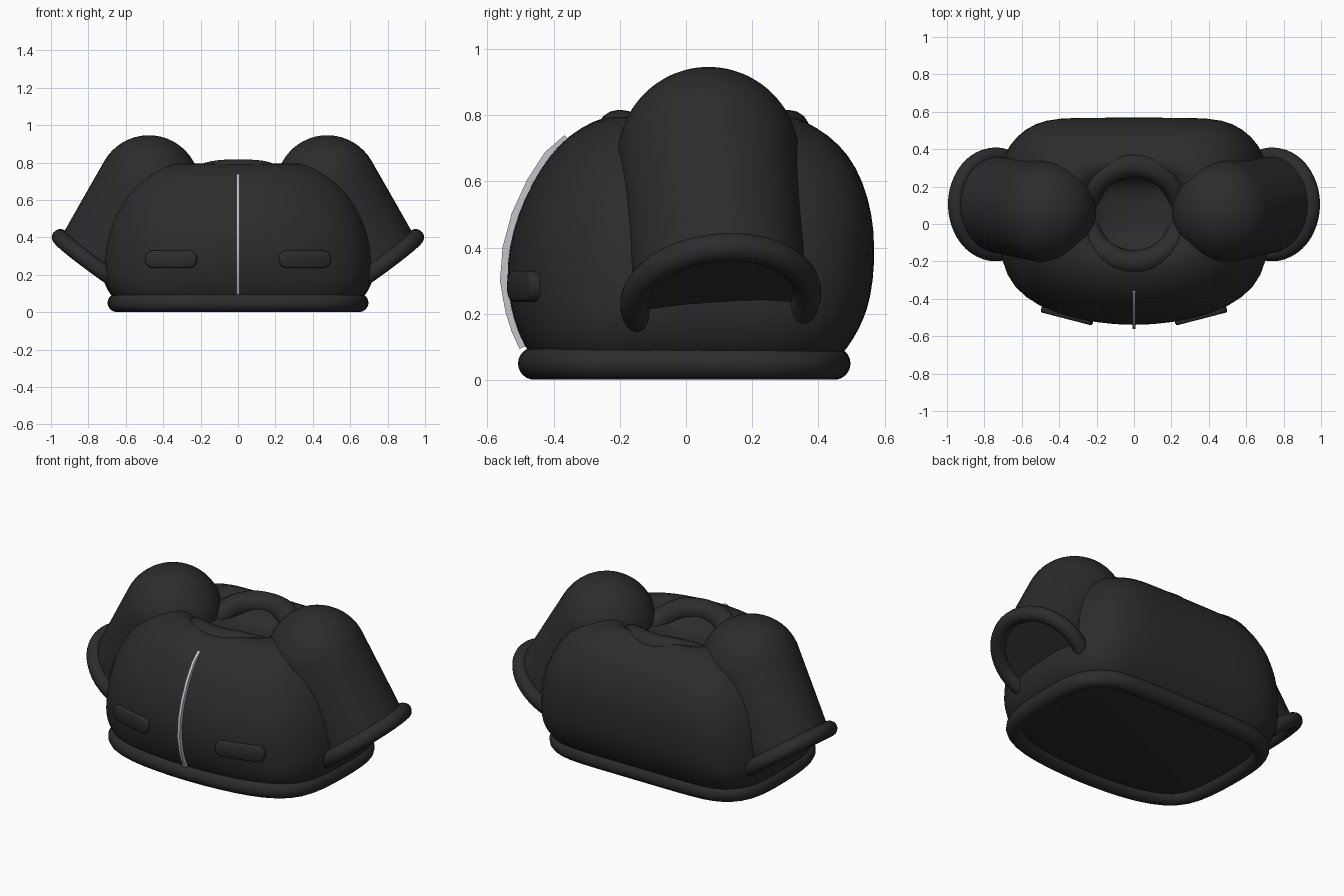
import bpy, bmesh, math
from mathutils import Vector

if "Cube" in bpy.data.objects:
    bpy.data.objects.remove(bpy.data.objects["Cube"])

def material(name, rgb):
    m = bpy.data.materials.new(name)
    m.diffuse_color = (*rgb, 1)
    m.use_nodes = True
    m.node_tree.nodes["Principled BSDF"].inputs["Base Color"].default_value = m.diffuse_color
    return m

CLOTH = material("charcoal cloth", (0.025, 0.025, 0.026))
METAL = material("silver metal", (0.55, 0.56, 0.60))

def finish(name, bm, mat, subdiv=0, angle=60):
    bmesh.ops.recalc_face_normals(bm, faces=bm.faces)
    me = bpy.data.meshes.new(name)
    bm.to_mesh(me)
    bm.free()
    ob = bpy.data.objects.new(name, me)
    bpy.context.collection.objects.link(ob)
    me.materials.append(mat)
    bpy.ops.object.select_all(action='DESELECT')
    ob.select_set(True)
    bpy.context.view_layer.objects.active = ob
    bpy.ops.object.shade_smooth_by_angle(angle=math.radians(angle))
    if subdiv:
        mod = ob.modifiers.new("smooth", 'SUBSURF')
        mod.levels = mod.render_levels = subdiv
    return ob

def loft(rings, cap_start=False, cap_end=False, close=False):
    """Skin a list of closed point rings."""
    bm = bmesh.new()
    vs = [[bm.verts.new(p) for p in r] for r in rings]
    n = len(vs[0])
    pairs = list(zip(vs, vs[1:])) + ([(vs[-1], vs[0])] if close else [])
    for a, b in pairs:
        for i in range(n):
            j = (i + 1) % n
            bm.faces.new((a[i], a[j], b[j], b[i]))
    if cap_start:
        bm.faces.new(vs[0])
    if cap_end:
        bm.faces.new(vs[-1])
    return bm

def tube(path, r, sides=16):
    """Closed round tube along a looped path."""
    rings, n = [], len(path)
    up = (path[n // 3] - path[0]).cross(path[2 * n // 3] - path[0]).normalized()
    for i, p in enumerate(path):
        t = (path[(i + 1) % n] - path[i - 1]).normalized()
        side = t.cross(up).normalized()
        nor = side.cross(t)
        rings.append([p + r * (math.cos(a) * side + math.sin(a) * nor)
                      for a in (math.tau * k / sides for k in range(sides))])
    return loft(rings, close=True)

def circle(c, u, v, r, n=48):
    return [c + r * (math.cos(math.tau * i / n) * u + math.sin(math.tau * i / n) * v)
            for i in range(n)]

def mirror(half):
    return half + [(-x, y) for x, y in reversed(half[1:-1])]

# Plans: curved front and flat back for the chest, boxier for the hem
CHEST = mirror([(0, -.55), (.2, -.535), (.42, -.488), (.59, -.395), (.69, -.265), (.728, -.1),
                (.73, .1), (.725, .25), (.695, .38), (.63, .475), (.535, .54), (.42, .567),
                (.2, .568), (0, .568)])
HEM = mirror([(0, -.462), (.2, -.452), (.38, -.428), (.53, -.372), (.61, -.285), (.643, -.15),
              (.65, .05), (.648, .2), (.63, .305), (.575, .39), (.49, .434), (.38, .447),
              (.2, .448), (0, .448)])

def section(z, hx, front, back):
    """Plan outline scaled to a half width and front and back extents."""
    t = min(1, max(0, (z - .06) / .22))
    out = []
    for (hx0, hy0), (cx, cy) in zip(HEM, CHEST):
        x = (hx0 / .65) * (1 - t) + (cx / .73) * t
        s = (hy0 + .462) / .91 * (1 - t) + (cy + .55) / 1.118 * t
        out.append(Vector((x * hx, front + s * (back - front), z)))
    return out

# z, half width, front, back
LEVELS = [(.02, .60, -.43, .42), (.06, .65, -.46, .455), (.10, .69, -.49, .49),
          (.15, .715, -.513, .52), (.21, .73, -.532, .548), (.30, .728, -.548, .566),
          (.40, .715, -.54, .57), (.50, .686, -.513, .563), (.60, .64, -.467, .535),
          (.68, .586, -.415, .492), (.74, .525, -.357, .432), (.785, .44, -.28, .355),
          (.803, .34, -.215, .305), (.775, .28, -.16, .26), (.69, .225, -.12, .22),
          (.665, .10, -.02, .12)]
finish("torso", loft([section(*l) for l in LEVELS], True, True), CLOTH, 1)

# Padded hem, and a collar that dips at the shoulders
finish("hem", tube([Vector((x, y, .05)) for x, y in HEM], .05), CLOTH, 1)
X, Y = Vector((1, 0, 0)), Vector((0, 1, 0))
ring = circle(Vector((0, .053, .752)), X, Y, .258)
for p in ring:
    p.z -= .10 * (p.x / .258) ** 4
finish("collar", tube(ring, .064), CLOTH)

# Sleeves with rounded shoulders, closed ends and padded cuffs
for s, label in ((1, "right"), (-1, "left")):
    d = Vector((.5 * s, 0, -.866))
    u = Vector((.866 * s, 0, .5))
    cu = Vector((.81 * s, 0, .586))
    cv = Vector((0, .997, .07))
    shoulder = Vector((.477 * s, .068, .672))
    cuff = Vector((.74 * s, .105, .247))
    R = .274
    rings = []
    for k in range(13):
        a = math.radians(2 + 88 * k / 12)
        rings.append(circle(shoulder - d * R * math.cos(a), u, Y, R * math.sin(a)))
    for k in range(1, 7):
        t = k / 6
        rings.append(circle(shoulder.lerp(cuff, t), u.lerp(cu, t).normalized(),
                            Y.lerp(cv, t), R + (.257 - R) * t))
    finish(label + "_sleeve", loft(rings, True, True), CLOTH, 0, 50)
    finish(label + "_cuff", tube(circle(cuff, cu, cv, .262), .043), CLOTH)

    # Pocket flap: rounded slab set into the front
    w, h, r = .143, .047, .044
    outline = []
    for cx, cz, a0 in ((1, 1, 0), (-1, 1, 90), (-1, -1, 180), (1, -1, 270)):
        for k in range(6):
            a = math.radians(a0 + 18 * k)
            outline.append((cx * (w - r) + r * math.cos(a), cz * (h - r) + r * math.sin(a)))
    ang = math.radians(14.5) * s
    slab = []
    for depth, kx, kz in ((.012, 1, 1), (-.008, 1, 1), (-.016, .98, .93), (-.02, .94, .8)):
        slab.append([Vector((.357 * s + x * kx * math.cos(ang) - depth * math.sin(ang),
                             -.488 + x * kx * math.sin(ang) + depth * math.cos(ang),
                             .283 + z * kz)) for x, z in outline])
    finish(label + "_pocket", loft(slab, True, True), CLOTH)

# Zipper strip following the front profile
front = [(z, f) for z, _, f, _ in LEVELS[2:11]]
rings = []
for i, (z, f) in enumerate(front):
    a, b = front[max(i - 1, 0)], front[min(i + 1, len(front) - 1)]
    t = Vector((0, b[1] - a[1], b[0] - a[0])).normalized()
    n = Vector((0, -t.z, t.y))
    p = Vector((0, f, min(z, .73)))
    rings.append([p + n * o + X * x for o, x in
                  ((-.025, -.008), (.014, -.008), (.014, .008), (-.025, .008))])
finish("zipper", loft(rings, True, True), METAL, 0, 40)
